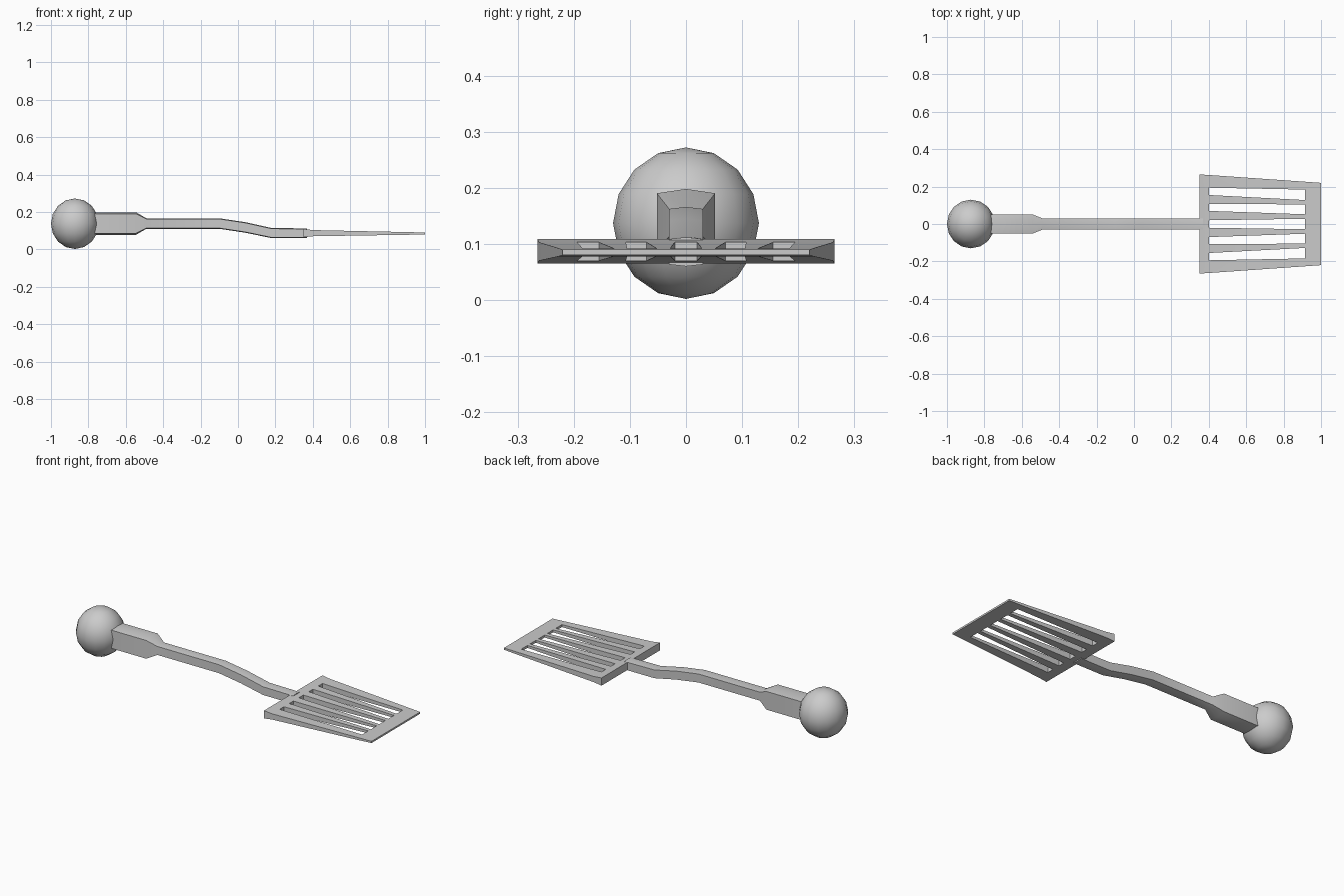
import bpy, bmesh, math

if "Cube" in bpy.data.objects:
    bpy.data.objects.remove(bpy.data.objects["Cube"])


def finish(name, bm):
    bmesh.ops.recalc_face_normals(bm, faces=bm.faces)
    mesh = bpy.data.meshes.new(name)
    bm.to_mesh(mesh)
    bm.free()
    ob = bpy.data.objects.new(name, mesh)
    bpy.context.collection.objects.link(ob)
    bpy.ops.object.select_all(action='DESELECT')
    ob.select_set(True)
    bpy.context.view_layer.objects.active = ob
    bpy.ops.object.shade_smooth_by_angle(angle=math.radians(30))
    return ob


def loft(name, sections):
    """Bar along x with ridged top and bottom; section = x, z centre, half width, half height."""
    bm = bmesh.new()
    rings = []
    for x, z, w, h in sections:
        s = h * 0.87
        pts = [(0, h), (w, s), (w, -s), (0, -h), (-w, -s), (-w, s)]
        rings.append([bm.verts.new((x, y, z + dz)) for y, dz in pts])
    for a, b in zip(rings, rings[1:]):
        for i in range(6):
            j = (i + 1) % 6
            bm.faces.new((a[i], a[j], b[j], b[i]))
    bm.faces.new(rings[0])
    bm.faces.new(rings[-1])
    return finish(name, bm)


# Ball at the end of the handle
bm = bmesh.new()
bmesh.ops.create_uvsphere(bm, u_segments=16, v_segments=8, radius=1)
bmesh.ops.scale(bm, vec=(0.128, 0.13, 0.135), verts=bm.verts)
bmesh.ops.translate(bm, vec=(-0.872, 0, 0.137), verts=bm.verts)
finish("handle_ball", bm)

# Grip narrowing into the bent shaft
loft("grip_and_shaft", [
    (-0.80, 0.138, 0.052, 0.060),
    (-0.545, 0.138, 0.052, 0.060),
    (-0.49, 0.138, 0.030, 0.028),
    (-0.10, 0.138, 0.030, 0.028),
    (0.04, 0.117, 0.030, 0.028),
    (0.18, 0.087, 0.030, 0.027),
    (0.37, 0.086, 0.030, 0.026),
])

# Slotted blade: a tapering grid with the slot cells left open
cols = [  # x, bottom z, top z, edge positions from the middle outwards
    (0.35, 0.065, 0.109, (0.020, 0.070, 0.107, 0.155, 0.195, 0.265)),
    (0.40, 0.070, 0.103, (0.020, 0.070, 0.107, 0.155, 0.194, 0.262)),
    (0.915, 0.078, 0.092, (0.028, 0.052, 0.105, 0.128, 0.184, 0.226)),
    (1.00, 0.080, 0.090, (0.028, 0.052, 0.105, 0.128, 0.182, 0.220)),
]
bm = bmesh.new()
grid = []
bottom = {}
for x, zb, zt, half in cols:
    bottom[round(x, 3)] = zb
    ys = [-y for y in reversed(half)] + list(half)
    grid.append([bm.verts.new((x, y, zt)) for y in ys])
for c in range(3):
    for r in range(11):
        if c == 1 and r % 2 == 1:
            continue
        a, b = grid[c], grid[c + 1]
        bm.faces.new((a[r], b[r], b[r + 1], a[r + 1]))
top_faces = list(bm.faces)
out = bmesh.ops.extrude_face_region(bm, geom=top_faces, use_keep_orig=True)
for v in out["geom"]:
    if isinstance(v, bmesh.types.BMVert):
        v.co.z = bottom[round(v.co.x, 3)]
finish("slotted_blade", bm)
